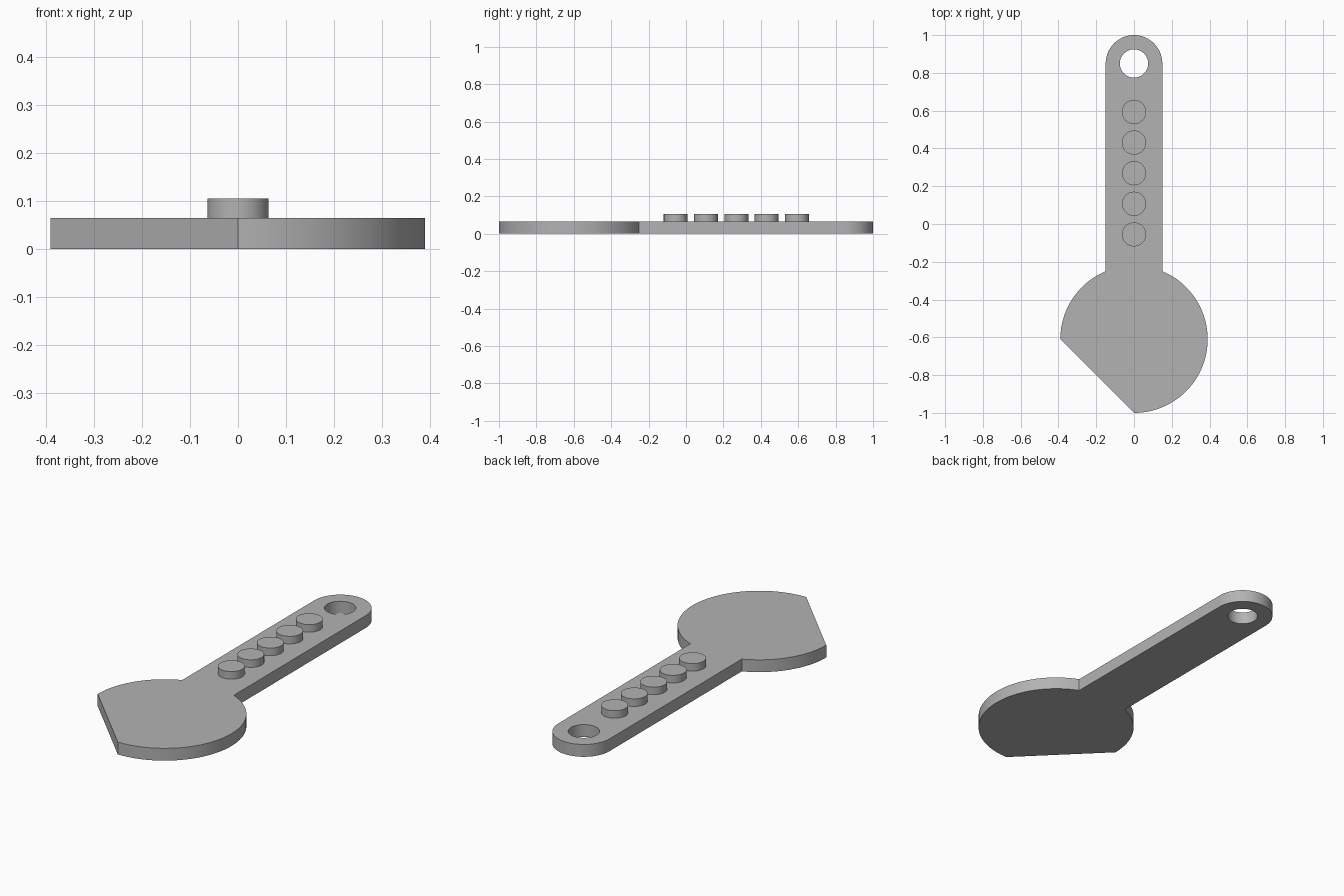
import bpy, bmesh
from math import asin, cos, sin, pi, tau

if "Cube" in bpy.data.objects:
    bpy.data.objects.remove(bpy.data.objects["Cube"], do_unlink=True)

THICK = 0.065
HEAD_Y, HEAD_R = -0.61, 0.39
END_Y, END_R, HOLE_R = 0.85, 0.15, 0.075
BUTTON_R, BUTTON_H = 0.064, 0.04

grey = bpy.data.materials.new("plain grey")
grey.use_nodes = True
colour = (0.45, 0.45, 0.45, 1)
grey.diffuse_color = colour
grey.node_tree.nodes["Principled BSDF"].inputs["Base Color"].default_value = colour


def arc(cy, r, start, end, steps):
    angles = [start + (end - start) * i / steps for i in range(steps + 1)]
    return [(r * cos(a), cy + r * sin(a)) for a in angles]


def plate(name, loops, z, height):
    """Fill closed outlines (inner ones become holes) and extrude upward."""
    bm = bmesh.new()
    for loop in loops:
        verts = [bm.verts.new((x, y, z)) for x, y in loop]
        for a, b in zip(verts, verts[1:] + verts[:1]):
            bm.edges.new((a, b))
    bmesh.ops.triangle_fill(bm, edges=bm.edges[:], use_beauty=True)
    top = bmesh.ops.extrude_face_region(bm, geom=bm.faces[:], use_keep_orig=True)
    moved = [g for g in top["geom"] if isinstance(g, bmesh.types.BMVert)]
    bmesh.ops.translate(bm, verts=moved, vec=(0, 0, height))
    bmesh.ops.recalc_face_normals(bm, faces=bm.faces[:])
    mesh = bpy.data.meshes.new(name)
    bm.to_mesh(mesh)
    bm.free()
    mesh.materials.append(grey)
    obj = bpy.data.objects.new(name, mesh)
    bpy.context.collection.objects.link(obj)
    bpy.ops.object.select_all(action="DESELECT")
    obj.select_set(True)
    bpy.context.view_layer.objects.active = obj
    bpy.ops.object.shade_smooth_by_angle(angle=pi / 6)
    return obj


# Flat body: round head with a slanted cut, straight handle, rounded end with a hole
neck = asin(END_R / HEAD_R)
outline = (arc(HEAD_Y, HEAD_R, -pi / 2, pi / 2 - neck, 48)
           + arc(END_Y, END_R, 0, pi, 32)
           + arc(HEAD_Y, HEAD_R, pi / 2 + neck, pi, 24))
hole = arc(END_Y, HOLE_R, 0, tau, 48)[:-1]
plate("body", [outline, hole], 0, THICK)

# Row of round buttons along the handle
for i in range(5):
    disc = arc(-0.055 + 0.162 * i, BUTTON_R, 0, tau, 48)[:-1]
    plate(f"button_{i + 1}", [disc], THICK, BUTTON_H)
